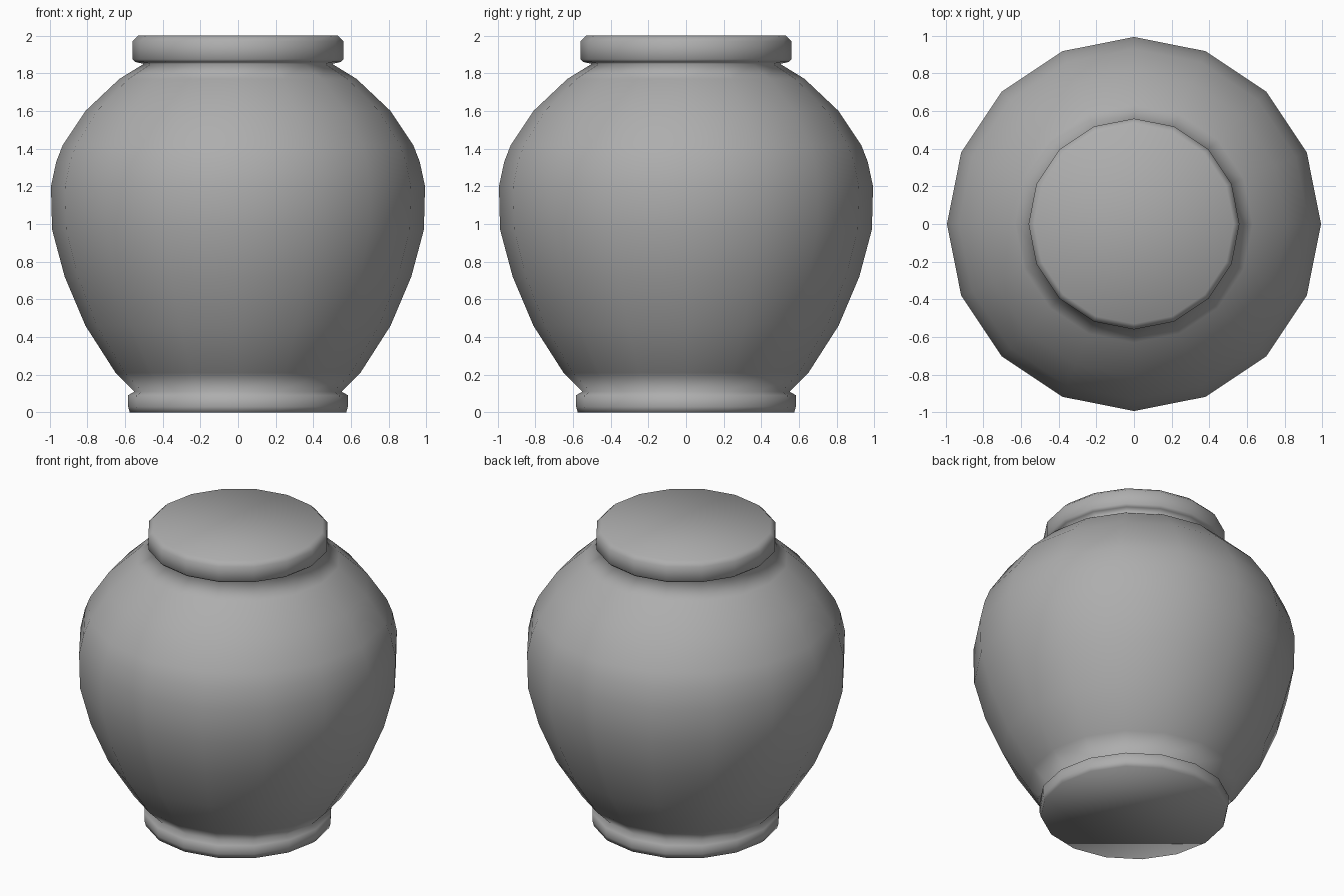
import bpy, bmesh, math

if "Cube" in bpy.data.objects:
    bpy.data.objects.remove(bpy.data.objects["Cube"])

SIDES = 16

# Outer profile of the jar as (radius, height), foot to lid
profile = [
    (0.575, 0.0), (0.583, 0.03), (0.585, 0.09), (0.55, 0.11),   # foot ring
    (0.65, 0.21), (0.81, 0.46), (0.92, 0.72), (0.987, 0.97),    # lower belly
    (0.993, 1.20), (0.965, 1.33), (0.93, 1.42), (0.81, 1.60),   # shoulder
    (0.63, 1.77), (0.50, 1.85),                                 # neck
    (0.545, 1.86), (0.56, 1.875), (0.56, 1.97), (0.53, 2.0),    # lid rim
]


def lathe(name, points):
    bm = bmesh.new()
    rings = [[bm.verts.new((r * math.cos(math.tau * i / SIDES),
                            r * math.sin(math.tau * i / SIDES), z))
              for i in range(SIDES)] for r, z in points]
    for a, b in zip(rings, rings[1:]):
        for i in range(SIDES):
            j = (i + 1) % SIDES
            bm.faces.new((a[i], a[j], b[j], b[i]))
    # flat base and lid top
    bm.faces.new(rings[0][::-1])
    bm.faces.new(rings[-1])
    for f in bm.faces:
        f.smooth = True
    mesh = bpy.data.meshes.new(name)
    bm.to_mesh(mesh)
    bm.free()
    obj = bpy.data.objects.new(name, mesh)
    bpy.context.collection.objects.link(obj)
    return obj


jar = lathe("jar", profile)

# Dark grey clay
clay = bpy.data.materials.new("grey_clay")
clay.diffuse_color = (0.42, 0.42, 0.42, 1)
clay.use_nodes = True
clay.node_tree.nodes["Principled BSDF"].inputs["Base Color"].default_value = clay.diffuse_color
jar.data.materials.append(clay)
